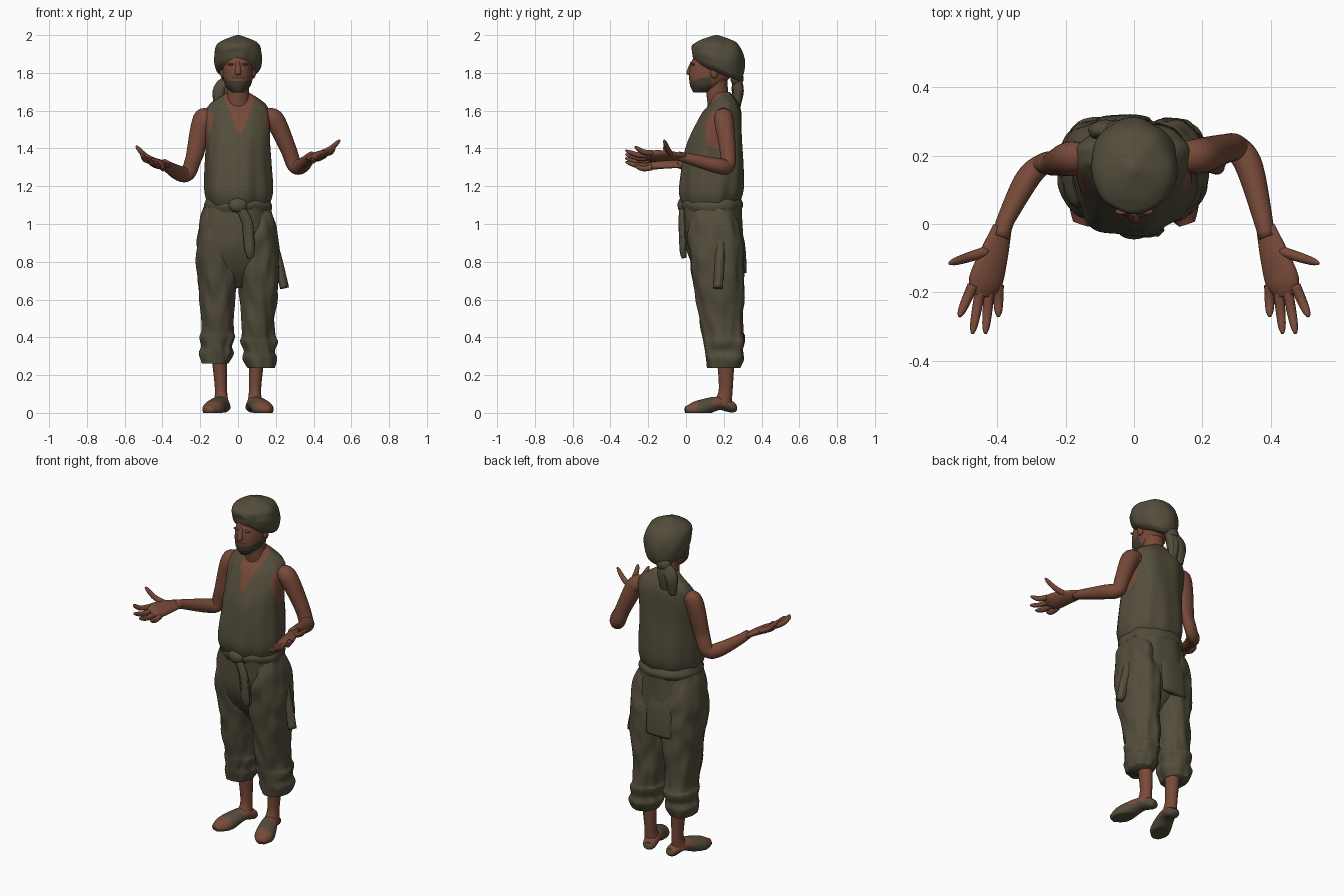
import bpy
import math
from mathutils import Vector, noise

default_cube = bpy.data.objects.get("Cube")
if default_cube:
    bpy.data.objects.remove(default_cube)


def make_material(name, red, green, blue):
    material = bpy.data.materials.new(name)
    material.use_nodes = True
    colour = (red, green, blue, 1)
    material.diffuse_color = colour
    shader = material.node_tree.nodes["Principled BSDF"]
    shader.inputs["Base Color"].default_value = colour
    shader.inputs["Roughness"].default_value = 0.9
    return material


CLOTH = make_material("olive cloth", 0.086, 0.074, 0.044)
SKIN = make_material("brown skin", 0.185, 0.068, 0.04)
BEARD = make_material("dark beard", 0.06, 0.05, 0.032)


def spline(keys, steps):
    """Smooth interpolation through key rows."""
    rows = [Vector(key) for key in keys]
    result = []
    for i in range(len(rows) - 1):
        start, end = rows[i], rows[i + 1]
        leave = (end - rows[max(i - 1, 0)]) / 2
        arrive = (rows[min(i + 2, len(rows) - 1)] - start) / 2
        for step in range(steps):
            t = step / steps
            blend = t * t * (3 - 2 * t)
            result.append(start.lerp(end, blend) + leave * t * (1 - t) ** 2
                          - arrive * t * t * (1 - t))
    return result + [rows[-1]]


def finish(name, rings, materials, rule, warp):
    """Join rings of points into one closed smooth mesh."""
    count = len(rings[0])
    verts = [warp(point) if warp else point for ring in rings for point in ring]
    faces = []
    for i in range(len(rings) - 1):
        for j in range(count):
            k = (j + 1) % count
            low, high = i * count, (i + 1) * count
            faces.append((low + j, low + k, high + k, high + j))
    faces.append(tuple(reversed(range(count))))
    faces.append(tuple(range(len(verts) - count, len(verts))))
    mesh = bpy.data.meshes.new(name)
    mesh.from_pydata(verts, [], faces)
    for material in materials:
        mesh.materials.append(material)
    for face in mesh.polygons:
        face.use_smooth = True
        if rule:
            face.material_index = int(rule(face.center))
    obj = bpy.data.objects.new(name, mesh)
    bpy.context.collection.objects.link(obj)
    bpy.context.view_layer.objects.active = obj
    bpy.ops.object.mode_set(mode="EDIT")
    bpy.ops.mesh.select_all(action="SELECT")
    bpy.ops.mesh.normals_make_consistent(inside=False)
    bpy.ops.object.mode_set(mode="OBJECT")


def ellipse(centre, u, v, wide, deep, fold, ripple, seed, seg, square=1.0):
    """One ring, with cloth folds from smooth noise."""
    ring = []
    for j in range(seg):
        angle = math.tau * j / seg
        c, s = math.cos(angle), math.sin(angle)
        grow = 1 + fold * noise.noise(Vector((c * 2 + seed, s * 2, centre.z * ripple)))
        c = math.copysign(abs(c) ** square, c)
        s = math.copysign(abs(s) ** square, s)
        ring.append(centre + (u * c * wide + v * s * deep) * grow)
    return ring


def upright(name, keys, materials, x=0.0, seg=72, steps=12, fold=0.0, ripple=4,
            square=1.0, rule=None, warp=None):
    """Level rings given as height, y, half width, half depth."""
    u, v = Vector((1, 0, 0)), Vector((0, 1, 0))
    rings = [ellipse(Vector((x, y, z)), u, v, wide, deep, fold, ripple, len(name), seg, square)
             for z, y, wide, deep in spline(keys, steps)]
    finish(name, rings, materials, rule, warp)


def limb(name, keys, materials, across, flat=1.0, seg=28, steps=7, fold=0.0,
         rule=None, warp=None):
    """Tube along x, y, z, radius; flattened square to the across direction."""
    path = spline(keys, steps)
    points = [Vector(row[:3]) for row in path]
    u = Vector(across)
    rings = []
    for i, row in enumerate(path):
        before, after = points[max(i - 1, 0)], points[min(i + 1, len(points) - 1)]
        tangent = (after - before).normalized()
        u = (u - tangent * u.dot(tangent)).normalized()
        v = tangent.cross(u)
        rings.append(ellipse(points[i], u, v, row[3], row[3] * flat, fold, 9, len(name), seg))
    finish(name, rings, materials, rule, warp)


def blob(name, centre, wide, deep, tall, material, warp=None):
    x, y, z = centre
    keys = []
    for i in range(9):
        angle = math.pi * (i / 8 - 0.5)
        size = max(math.cos(angle), 0.05)
        keys.append((z + tall * math.sin(angle), y, wide * size, deep * size))
    upright(name, keys, [material], x=x, seg=20, steps=2, warp=warp)


# Sleeveless shirt with an open V neck and bare armholes
def bare_chest(p):
    neck = p.y < 0.18 and p.z > 1.48 and abs(p.x - 0.01) < 0.01 + (p.z - 1.48) * 0.38
    armhole = abs(p.x) > 0.13 and math.hypot((p.y - 0.16) / 0.06, (p.z - 1.5) / 0.1) < 1
    return neck or armhole or p.z > 1.685


upright("shirt", [(1.1, .13, .165, .145), (1.19, .135, .185, .168), (1.4, .15, .168, .15),
                  (1.57, .185, .17, .11), (1.63, .2, .15, .08), (1.67, .195, .1, .06),
                  (1.7, .18, .05, .05)],
        [CLOTH, SKIN], seg=112, square=0.9, fold=0.08, ripple=3, rule=bare_chest)

# Baggy trousers: seat here, legs with the other paired parts
upright("trouser_seat", [(1.1, .14, .17, .15), (.9, .15, .2, .15), (.76, .17, .17, .12),
                         (.66, .17, .03, .04)], [CLOTH], square=0.9, fold=0.08)
trouser_leg = [(1.1, .14, .06, .1), (.98, .15, .1, .135), (.8, .165, .11, .14), (.46, .19, .085, .11),
               (.39, .2, .095, .11), (.34, .2, .08, .1), (.3, .205, .09, .1), (.25, .2, .07, .085)]

# Sash, knot, hanging end and loose panels
upright("sash", [(1.06, .14, .17, .145), (1.1, .14, .18, .162), (1.14, .14, .165, .145)],
        [CLOTH], square=0.9, fold=0.06, ripple=12)
blob("sash_knot", (0, -.015, 1.1), .05, .03, .04, CLOTH)
limb("sash_end", [(0, -.02, 1.11, .02), (.05, -.02, 1, .027), (.06, -.015, .87, .026),
                  (.065, -.01, .82, .015)],
     [CLOTH], across=(1, 0, 0), flat=0.7, fold=0.3)
limb("side_panel", [(.14, .18, 1.05, .02), (.2, .18, .86, .025), (.245, .17, .66, .025)],
     [CLOTH], across=(0, 1, 0), flat=0.9, fold=0.2)
limb("back_panel", [(-.03, .25, 1.08, .07), (-.03, .295, .9, .08), (-.03, .305, .74, .08)],
     [CLOTH], across=(1, 0, 0), flat=0.2, fold=0.1)

# Neck and head with a short beard
upright("neck", [(1.58, .18, .07, .06), (1.7, .165, .058, .058), (1.77, .16, .06, .06)], [SKIN])


def beard_rule(p):
    jaw = p.y < 0.135 and p.z < 1.75 + p.y * 0.25
    moustache = p.y < 0.05 and abs(p.x) < 0.035 and abs(p.z - 1.775) < 0.007
    return jaw or moustache


upright("head", [(1.695, .08, .03, .04), (1.74, .11, .07, .09), (1.83, .14, .08, .12),
                 (1.95, .15, .06, .08)], [SKIN, BEARD], steps=18, rule=beard_rule)
upright("nose", [(1.86, .035, .01, .01), (1.8, .02, .017, .018), (1.785, .035, .01, .01)],
        [SKIN], seg=16, steps=6)


# Head wrap, lower at the back, with a knot and two tails
def tilt(co):
    fade = min(max((1.96 - co.z) * 10, 0), 1)
    return co - Vector((0, 0, (co.y - 0.17) * 0.4 * fade))


upright("head_wrap", [(1.8, .17, .09, .11), (1.83, .17, .12, .13), (1.9, .17, .127, .14),
                      (1.96, .16, .1, .11), (2, .16, .01, .01)],
        [CLOTH], steps=9, fold=0.06, ripple=14, warp=tilt)
blob("wrap_knot", (-.04, .27, 1.77), .045, .035, .04, CLOTH)
for name, reach in (("long_wrap_tail", 1), ("short_wrap_tail", 0.5)):
    limb(name, [(-.02, .27, 1.79, .02), (-.09 * reach, .275, 1.71, .04), (-.1 * reach, .27, 1.6, .02)],
         [CLOTH], across=(1, 0, 0), flat=0.7, fold=0.3)

# Paired parts, shaped for the left side
arm = [(.15, .2, 1.56, .045), (.195, .2, 1.55, .052), (.265, .22, 1.4, .043), (.3, .22, 1.31, .04),
       (.34, .16, 1.31, .04), (.39, -.04, 1.36, .024)]
palm = [(.385, -.01, 1.355, .03), (.41, -.09, 1.36, .045), (.435, -.17, 1.36, .053),
        (.445, -.21, 1.36, .03)]
shin = [(.1, .21, .32, .043), (.09, .21, .12, .032), (.09, .19, .04, .045)]
foot = [(.07, .265, .03, .02), (.075, .245, .03, .036), (.095, .17, .05, .045),
        (.135, .06, .02, .055), (.155, 0, .015, .025)]


def shoe_rule(p):
    sole, strap, heel = p.z < 0.014, 0.06 < p.y < 0.14, p.y > 0.14 and p.z < 0.04
    return sole or strap or heel


for side, word in ((1, "left"), (-1, "right")):
    def place(co):
        return Vector((co.x * side, co.y, max(co.z, 0)))

    def place_leg(co):
        # Cuffs flare outward, the left one sitting lower
        flare = max(0.4 - co.z, 0) * 0.1
        return place(co + Vector((flare, 0, -side * 0.012)))

    def place_arm(co):
        # The right arm hangs lower with its elbow closer in
        if side > 0:
            return co
        drop = min(max((1.6 - co.z) * 5, 0), 1)
        inward = drop * max(co.y, 0)
        return place(co - Vector((inward * 0.16, inward * 0.2, drop * 0.04)))

    def digit(name, base, reach):
        """Tapered finger that sags a little between base and tip."""
        keys = []
        for t in (0, 0.5, 0.85, 1):
            point = base + reach * t - Vector((0, 0, 0.012 * math.sin(math.pi * t)))
            keys.append((*point, 0.016 * (1 - 0.2 * t - 0.5 * t ** 8)))
        limb(f"{word}_{name}", keys, [SKIN], across=(1, 0, 0), seg=14, steps=4, warp=place_arm)

    upright(word + "_trouser_leg", trouser_leg, [CLOTH], x=.108, fold=0.14, ripple=9,
            square=0.92, warp=place_leg)
    limb(word + "_shin", shin, [SKIN], across=(1, 0, 0), flat=1.15, warp=place)
    limb(word + "_foot", foot, [SKIN, CLOTH], across=(1, 0, 0), flat=0.8, seg=40, steps=14,
         rule=shoe_rule, warp=place)
    limb(word + "_arm", arm, [SKIN], across=(0, 1, 0), warp=place_arm)
    limb(word + "_palm", palm, [SKIN], across=(.85, .25, .4), flat=0.45, warp=place_arm)
    for i, finger in enumerate(("little_finger", "ring_finger", "middle_finger", "index_finger")):
        length = 0.14 if i in (1, 2) else 0.09
        digit(finger, Vector((.397 + .025 * i, -.18, 1.34 + .012 * i)),
              Vector((.013 * i, -length, .01 + .008 * i)))
    digit("thumb", Vector((.43, -.08, 1.37)), Vector((.11, -.035, .075)))
    blob(word + "_brow", (.035, .037, 1.845), .02, .01, .006, SKIN, warp=place)
    blob(word + "_ear", (.08, .15, 1.8), .015, .02, .03, SKIN, warp=place)
